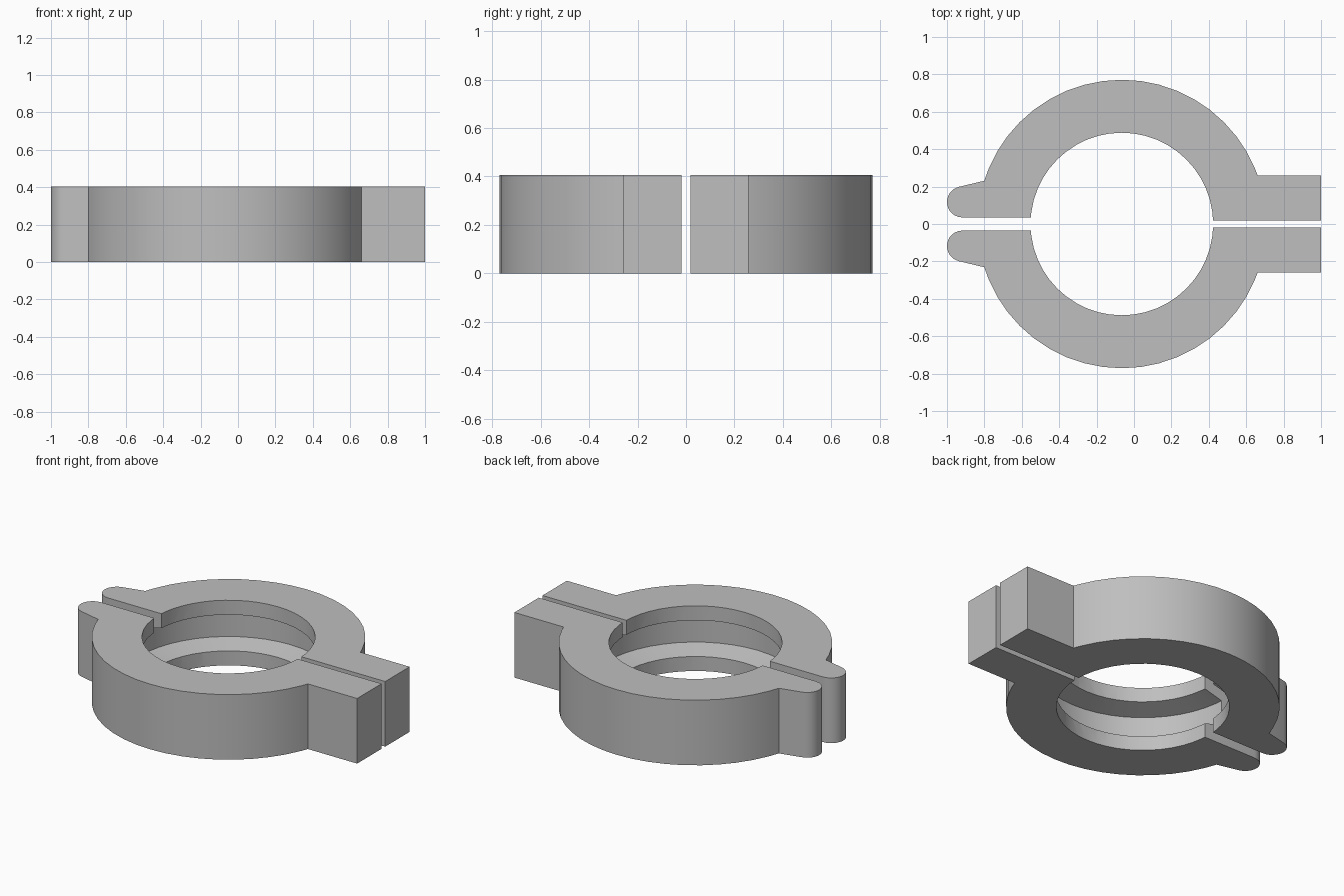
import bpy, bmesh
from math import sin, cos, asin, pi, radians, ceil, floor

if "Cube" in bpy.data.objects:
    bpy.data.objects.remove(bpy.data.objects["Cube"], do_unlink=True)

CX, OUTER, BORE, GROOVE, HEIGHT = -0.065, 0.771, 0.488, 0.61, 0.405
STEP = 2 * pi / 48
TAPER = 0.268            # slope of the groove flanks
LIP = 0.09               # lip height at the bore

metal = bpy.data.materials.new("grey metal")
metal.use_nodes = True
grey = (0.52, 0.52, 0.52, 1)
metal.diffuse_color = grey
metal.node_tree.nodes["Principled BSDF"].inputs["Base Color"].default_value = grey


def make_object(name, bm):
    bmesh.ops.recalc_face_normals(bm, faces=bm.faces)
    mesh = bpy.data.meshes.new(name)
    bm.to_mesh(mesh)
    bm.free()
    mesh.materials.append(metal)
    obj = bpy.data.objects.new(name, mesh)
    bpy.context.collection.objects.link(obj)
    return obj


def ring_arc(r, y_right, y_left):
    """Back arc from the right end to the left end, on shared facet angles."""
    a, b = asin(y_right / r), pi - asin(y_left / r)
    angles = [a] + [k * STEP for k in range(floor(a / STEP) + 1, ceil(b / STEP))] + [b]
    return [(CX + r * cos(t), r * sin(t)) for t in angles]


def half_outline():
    # square bolt lug, outer ring, rounded hinge lug, bore
    lug = [(1, 0.018), (1, 0.258)]
    tip = []
    for i in range(13):
        t = radians(102 + (270 - 102) * i / 12)
        tip.append((-0.917 + 0.083 * cos(t), 0.118 + 0.083 * sin(t)))
    return lug + ring_arc(OUTER, 0.258, 0.231) + tip + ring_arc(BORE, 0.018, 0.035)[::-1]


def make_half(name, side):
    bm = bmesh.new()
    face = bm.faces.new([bm.verts.new((x, side * y, 0)) for x, y in half_outline()])
    top = bmesh.ops.extrude_face_region(bm, geom=[face])["geom"]
    bmesh.ops.translate(bm, vec=(0, 0, HEIGHT),
                        verts=[v for v in top if isinstance(v, bmesh.types.BMVert)])
    return make_object(name, bm)


def make_groove_cutter():
    # tapered ring profile, revolved around the bore axis
    inner = BORE - 0.08
    low_in = LIP - 0.08 * TAPER
    low_out = LIP + (GROOVE - BORE) * TAPER
    profile = [(inner, low_in), (GROOVE, low_out),
               (GROOVE, HEIGHT - low_out), (inner, HEIGHT - low_in)]
    bm = bmesh.new()
    rings = [[bm.verts.new((CX + r * cos(k * STEP), r * sin(k * STEP), z)) for r, z in profile]
             for k in range(48)]
    for k in range(48):
        a, b = rings[k], rings[(k + 1) % 48]
        for j in range(4):
            n = (j + 1) % 4
            bm.faces.new((a[j], a[n], b[n], b[j]))
    cutter = make_object("groove_cutter", bm)
    cutter.hide_render = True
    return cutter


# Two clamp halves, each with the tapered groove cut into its bore
cutter = make_groove_cutter()
for name, side in (("clamp_half_back", 1), ("clamp_half_front", -1)):
    half = make_half(name, side)
    cut = half.modifiers.new("groove", 'BOOLEAN')
    cut.operation = 'DIFFERENCE'
    cut.solver = 'EXACT'
    cut.object = cutter
    bpy.ops.object.select_all(action='DESELECT')
    half.select_set(True)
    bpy.context.view_layer.objects.active = half
    bpy.ops.object.modifier_apply(modifier=cut.name)
    bpy.ops.object.shade_smooth_by_angle(angle=radians(20))
bpy.data.objects.remove(cutter, do_unlink=True)
